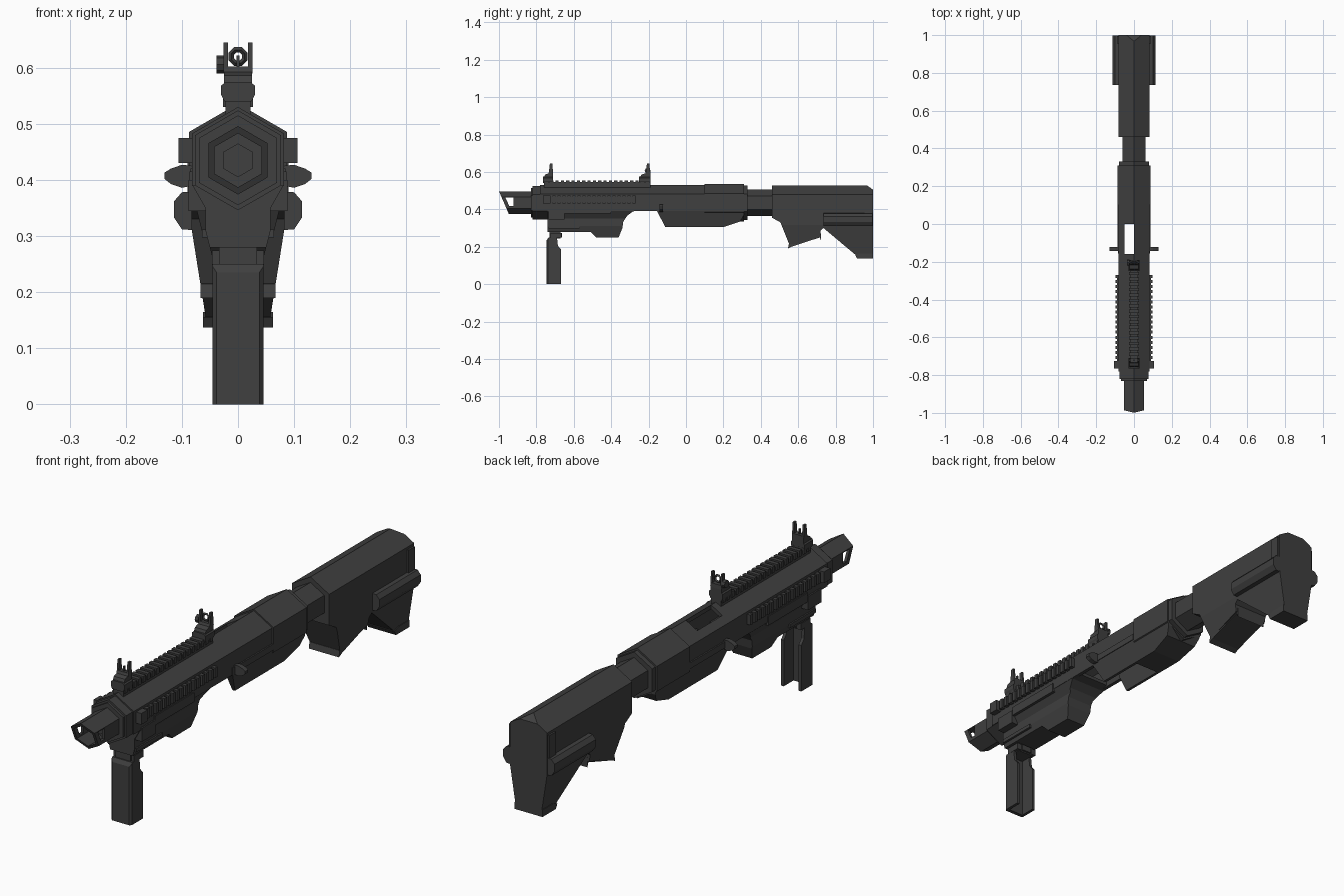
import bpy, bmesh, math

if "Cube" in bpy.data.objects:
    bpy.data.objects.remove(bpy.data.objects["Cube"])

GREY = bpy.data.materials.new("dark_grey")
GREY.diffuse_color = (0.05, 0.05, 0.05, 1)
GREY.use_nodes = True
GREY.node_tree.nodes["Principled BSDF"].inputs["Base Color"].default_value = GREY.diffuse_color
CZ = 0.435  # height of the barrel axis


def finish(name, bm):
    bmesh.ops.recalc_face_normals(bm, faces=bm.faces)
    me = bpy.data.meshes.new(name)
    bm.to_mesh(me)
    bm.free()
    me.materials.append(GREY)
    ob = bpy.data.objects.new(name, me)
    bpy.context.collection.objects.link(ob)
    return ob


def prism(name, pts, a, b, axis='y'):
    """Extrude a polygon: (x,z) points along y, or (y,z) points along x."""
    bm = bmesh.new()
    co = (lambda p, t: (p[0], t, p[1])) if axis == 'y' else (lambda p, t: (t, p[0], p[1]))
    lo = [bm.verts.new(co(p, a)) for p in pts]
    hi = [bm.verts.new(co(p, b)) for p in pts]
    bm.faces.new(lo)
    bm.faces.new(hi)
    n = len(pts)
    for i in range(n):
        j = (i + 1) % n
        bm.faces.new((lo[i], lo[j], hi[j], hi[i]))
    return finish(name, bm)


def boxes(name, dims):
    """One object from several boxes given as x0,x1,y0,y1,z0,z1."""
    bm = bmesh.new()
    for x0, x1, y0, y1, z0, z1 in dims:
        vs = bmesh.ops.create_cube(bm, size=1)['verts']
        for v in vs:
            v.co = ((x0, x1)[v.co.x > 0], (y0, y1)[v.co.y > 0], (z0, z1)[v.co.z > 0])
    return finish(name, bm)


def boolean(ob, other, op='DIFFERENCE'):
    m = ob.modifiers.new("cut", 'BOOLEAN')
    m.object, m.operation, m.solver = other, op, 'EXACT'
    dg = bpy.context.evaluated_depsgraph_get()
    me = bpy.data.meshes.new_from_object(ob.evaluated_get(dg))
    ob.modifiers.clear()
    ob.data = me
    bpy.data.objects.remove(other)
    return ob


def mirror(ob):
    ob.modifiers.new("mirror", 'MIRROR')
    return ob


def hexa(r):
    return [(r * math.sin(k * math.pi / 3), CZ + r * math.cos(k * math.pi / 3)) for k in range(6)]


def sym(half):
    """Close a right-hand half outline with its mirror image."""
    return half + [(-x, z) for x, z in reversed(half) if x > 0]


# Muzzle: slanted hollow hexagon with side windows
muzzle = prism("muzzle", hexa(0.061), -1.0, -0.80)
boolean(muzzle, prism("c", [(-1.0, .52), (-1.0, .497), (-.945, .37), (-.79, .37), (-.79, .52)], -.2, .2, 'x'), 'INTERSECT')
boolean(muzzle, prism("c", hexa(0.048), -1.1, -0.86))
boolean(muzzle, prism("c", [(-.965, .462), (-.945, .418), (-.922, .418), (-.922, .462)], -.2, .2, 'x'))
prism("bore_ring", hexa(0.03), -0.875, -0.85)
prism("front_collar", hexa(0.080), -0.83, -0.78)
prism("front_cap", hexa(0.089), -0.82, -0.73)

# Receiver: open-bottomed hexagonal shell with an ejection slot
R, r = 0.095, 0.078
c = math.sqrt(3) / 2
receiver = prism("receiver", sym([(0, CZ + R), (c * R, CZ + R / 2), (c * R, .39), (c * r, .39),
                                  (c * r, CZ + r / 2)]) [:5] + [(0, CZ + r)] +
                 [(-c * r, CZ + r / 2), (-c * r, .39), (-c * R, .39), (-c * R, CZ + R / 2)], -0.78, 0.12)
boolean(receiver, boxes("c", [(-.05, 0, -.16, 0, .3, .6)]))
prism("rear_receiver", hexa(0.101), 0.10, 0.31)
prism("rear_receiver_step", hexa(0.093), 0.30, 0.33)
prism("stock_tube", hexa(0.071), 0.32, 0.48)

# Handguard underside
guard = prism("lower_handguard", [(-.74, .41), (-.74, .28), (-.51, .28), (-.48, .25), (-.36, .25), (-.34, .30),
                                  (-.335, .335), (-.315, .365), (-.285, .388), (-.25, .396), (-.25, .41)], -.2, .2, 'x')
boolean(guard, prism("c", sym([(.081, .42), (.081, .39), (.058, .35), (.058, .31), (.04, .24)]), -1, 0), 'INTERSECT')
mirror(boxes("handguard_panel", [(.06, .086, -.65, -.40, .378, .415), (.05, .088, -.735, -.65, .345, .40)]))
mirror(boxes("handguard_bar", [(.04, .064, -.735, -.57, .297, .312)]))

# Loading well below the receiver
well = prism("loading_well", [(-.155, .42), (-.155, .39), (-.11, .305), (.20, .305), (.29, .335), (.31, .37), (.31, .42)],
             -.2, .2, 'x')
boolean(well, prism("c", sym([(.085, .43), (.085, .39), (.062, .30)]), -1, 1), 'INTERSECT')
boolean(well, boxes("c", [(-.052, .052, -.2, .08, .2, .5)]))
mirror(boxes("receiver_panel", [(.07, .088, -.14, .10, .395, .42)]))

# Charging handles
mirror(prism("charging_handle", [(.08, .425), (.10, .427), (.12, .42), (.131, .413), (.131, .402), (.12, .393),
                                 (.10, .386), (.08, .39)], -.142, -.122))

# Side rails
n = 17
rail = [(.07, .09, -.75, -.27, .437, .468), (.07, .106, -.765, -.725, .43, .475)]
rail += [(.07, .098, -.715 + i * .0268, -.699 + i * .0268, .432, .473) for i in range(n)]
mirror(boxes("side_rail", rail))

# Top rail
n = 20
top = [(-.022, .022, -.76, -.19, .51, .545)]
top += [(-.027, .027, -.755 + i * .0285, -.738 + i * .0285, .53, .555) for i in range(n)]
boxes("top_rail", top)


# Sights: clamp, body, ears and centre post or ring
def sight(name, y0, y1, py):
    prism(name + "_clamp", sym([(.022, .575), (.03, .568), (.03, .552), (.024, .54)]), y0, y1)
    prism(name + "_body", [(y0 + .005, .57), (y0 + .012, .586), (py - .014, .592), (py - .01, .602),
                           (py + .012, .602), (y1, .585), (y1, .57)], -.025, .025, 'x')
    mirror(prism(name + "_ear", [(py - .012, .59), (py - .006, .645), (py + .007, .645), (py + .012, .59)],
                 .018, .026, 'x'))


sight("front_sight", -.765, -.71, -.722)
sight("rear_sight", -.25, -.19, -.203)
boxes("front_post", [(-.003, .003, -.726, -.718, .59, .622)])
bpy.ops.mesh.primitive_torus_add(major_segments=8, minor_segments=4, major_radius=.013, minor_radius=.005,
                                 location=(0, -.203, .62), rotation=(math.pi / 2, math.pi / 8, 0))
bpy.context.object.name = "rear_ring"
bpy.context.object.data.materials.append(GREY)
bpy.ops.mesh.primitive_cylinder_add(vertices=8, radius=.016, depth=.014, location=(-.031, -.205, .606),
                                    rotation=(0, math.pi / 2, 0))
bpy.context.object.name = "sight_knob"
bpy.context.object.data.materials.append(GREY)

# Foregrip: clamp and a channel open at the back and bottom
boxes("grip_clamp", [(-.034, .034, -.73, -.67, .245, .30), (-.046, -.026, -.725, -.665, .248, .274),
                     (.026, .046, -.725, -.665, .248, .274), (-.022, .022, -.728, -.662, .25, .274)])
grip = prism("foregrip", [(-.745, 0), (-.745, .235), (-.735, .25), (-.69, .25), (-.685, .205), (-.668, .185),
                          (-.668, 0)], -.2, .2, 'x')
shape = [(-.745, -.038), (-.738, -.045), (-.66, -.045), (-.66, -.033), (-.73, -.033),
         (-.73, .033), (-.66, .033), (-.66, .045), (-.738, .045), (-.745, .038)]
bm = bmesh.new()
f = bm.faces.new([bm.verts.new((x, y, -.01)) for y, x in shape])
g = bmesh.ops.extrude_face_region(bm, geom=[f])['geom']
bmesh.ops.translate(bm, vec=(0, 0, .3), verts=[v for v in g if isinstance(v, bmesh.types.BMVert)])
boolean(grip, finish("c", bm), 'INTERSECT')

# Stock: side outline crossed with a tapered hexagonal section
stock = prism("stock", [(.46, .53), (.965, .53), (1.0, .505), (1.0, .145), (.92, .145), (.735, .30), (.72, .285),
                        (.72, .255), (.555, .205), (.505, .33), (.46, .355)], -.2, .2, 'x')
boolean(stock, prism("c", sym([(0, .528), (.083, .48), (.083, .315), (.052, .12)]), 0, 2), 'INTERSECT')
prism("stock_front_lip", [(.545, .19), (.55, .215), (.722, .272), (.722, .232), (.716, .25), (.565, .2)],
      -.067, .067, 'x')
prism("stock_toe", [(.905, .155), (.93, .165), (1.0, .165), (1.0, .137), (.915, .137)], -.062, .062, 'x')
mirror(prism("stock_side_tube", [(.07, .38), (.1, .378), (.114, .362), (.114, .333), (.1, .312), (.07, .31)], .735, .998))
mirror(prism("stock_butt_rib", [(.955, .47), (.995, .47), (.995, .35), (.955, .35)], .075, .09, 'x'))
